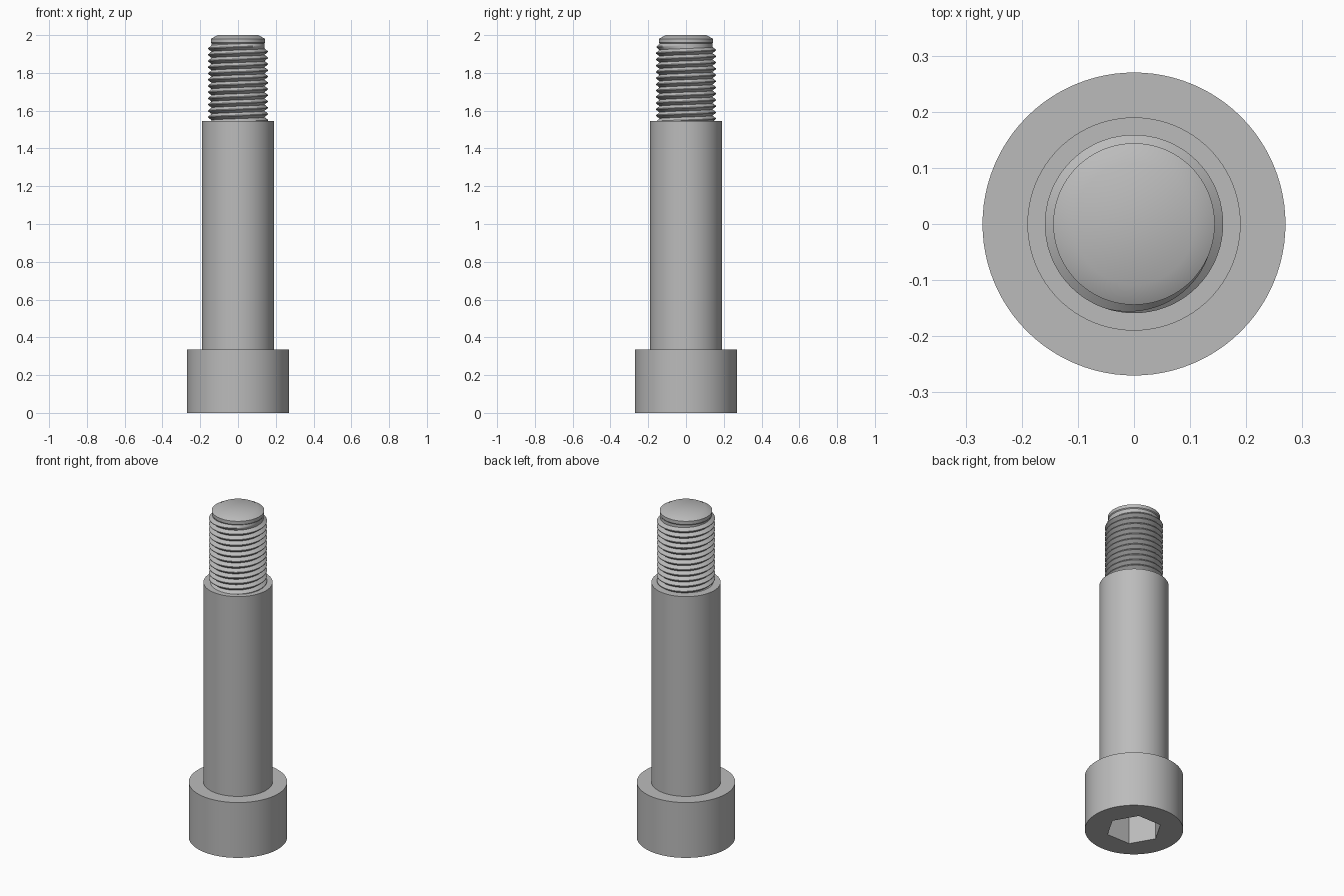
import bpy, bmesh, math

if "Cube" in bpy.data.objects:
    bpy.data.objects.remove(bpy.data.objects["Cube"], do_unlink=True)

steel = bpy.data.materials.new("grey_steel")
steel.use_nodes = True
GREY = (0.5, 0.5, 0.5, 1)
steel.diffuse_color = GREY
steel.node_tree.nodes["Principled BSDF"].inputs["Base Color"].default_value = GREY


def make_object(name, bm):
    bmesh.ops.recalc_face_normals(bm, faces=bm.faces)
    mesh = bpy.data.meshes.new(name)
    bm.to_mesh(mesh)
    bm.free()
    mesh.materials.append(steel)
    obj = bpy.data.objects.new(name, mesh)
    bpy.context.collection.objects.link(obj)
    return obj


def activate(obj):
    bpy.ops.object.select_all(action='DESELECT')
    obj.select_set(True)
    bpy.context.view_layer.objects.active = obj


def shade(obj):
    activate(obj)
    bpy.ops.object.shade_smooth_by_angle(angle=math.radians(32))


def skin(bm, rows, closed):
    """Join neighbouring rows of vertices with quads."""
    for a, b in zip(rows, rows[1:]):
        n = len(a)
        for i in range(n if closed else n - 1):
            j = (i + 1) % n
            bm.faces.new((a[i], a[j], b[j], b[i]))


def lathe(name, profile, sides=96):
    """Closed solid turned about z from (radius, height) points."""
    bm = bmesh.new()
    rows = [[bm.verts.new((r * math.cos(math.tau * i / sides),
                           r * math.sin(math.tau * i / sides), z))
             for i in range(sides)] for r, z in profile]
    skin(bm, rows, True)
    bm.faces.new(rows[0])
    bm.faces.new(rows[-1])
    return make_object(name, bm)


HEAD_TOP, SHANK_TOP, TOP = 0.335, 1.545, 2.0
CORE, CREST, PITCH = 0.14, 0.159, 0.033

# Head with a hexagonal socket underneath
head = lathe("head", [(0.27, 0), (0.27, HEAD_TOP)])
cutter = lathe("socket_cutter", [(0.154, -0.1), (0.154, 0.17)], sides=6)
cutter.hide_render = True
cut = head.modifiers.new("socket", 'BOOLEAN')
cut.operation = 'DIFFERENCE'
cut.solver = 'EXACT'
cut.object = cutter
activate(head)
bpy.ops.object.modifier_apply(modifier=cut.name)
bpy.data.objects.remove(cutter, do_unlink=True)
shade(head)

# Smooth shoulder
shade(lathe("shoulder", [(0.19, HEAD_TOP), (0.19, SHANK_TOP)]))

# Threaded core with a chamfered tip
shade(lathe("thread_core", [(CORE, SHANK_TOP), (CORE, 1.955), (0.144, 1.96),
                            (0.144, 1.98), (0.108, TOP)]))

# Helical ridge, starting inside the shoulder and fading out at the tip
bm = bmesh.new()
STEPS, TURNS = 72, 13.5
z_end = 1.962 - PITCH
rows = []
for k in range(int(STEPS * TURNS) + 1):
    left = TURNS - k / STEPS
    angle = -left * math.tau
    z = z_end - left * PITCH
    crest = CORE + (CREST - CORE) * min(1, left / 0.3)
    section = [(CORE - 0.01, 0), (CORE, 0), (crest, 0.44), (crest, 0.56),
               (CORE, 1), (CORE - 0.01, 1)]
    rows.append([bm.verts.new((r * math.cos(angle), r * math.sin(angle), z + t * PITCH))
                 for r, t in section])
skin(bm, rows, True)
bm.faces.new(rows[0])
bm.faces.new(rows[-1])
shade(make_object("thread_ridge", bm))
